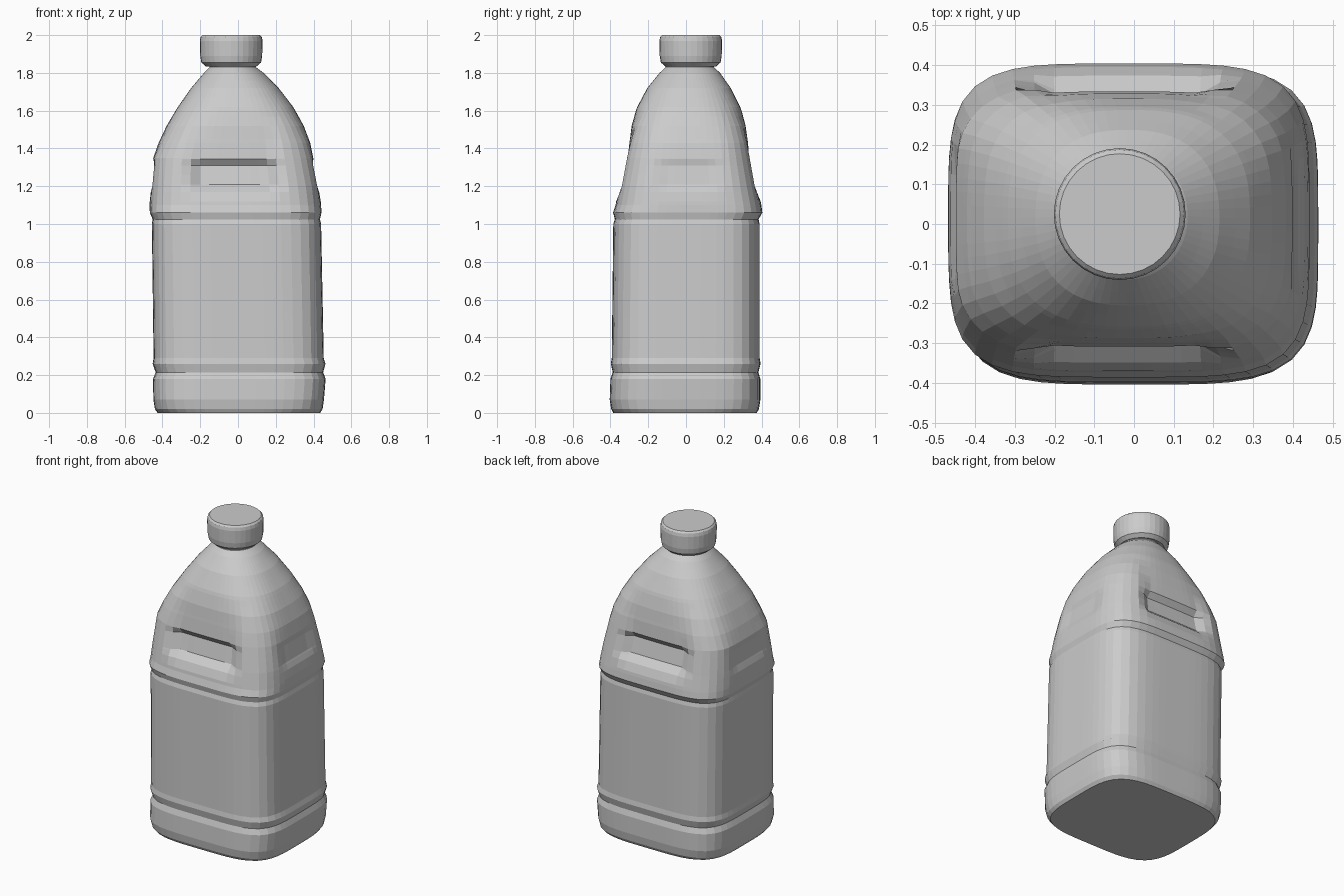
import bpy, bmesh, math

if "Cube" in bpy.data.objects:
    bpy.data.objects.remove(bpy.data.objects["Cube"])

SEGMENTS = 64

# Body stations: z, x min, x max, y min, y max, squareness (2 = ellipse)
STATIONS = [
    (0.00, -.425, .435, -.385, .375, 4.0),
    (0.02, -.440, .448, -.396, .386, 4.2),
    (0.07, -.448, .455, -.404, .394, 4.4),
    (0.18, -.450, .464, -.400, .394, 4.4),
    (0.215, -.436, .451, -.388, .383, 4.4),
    (0.26, -.452, .463, -.398, .395, 4.4),
    (0.29, -.447, .454, -.393, .390, 4.4),
    (1.00, -.456, .440, -.385, .390, 4.4),
    (1.025, -.452, .434, -.377, .384, 4.4),
    (1.06, -.467, .442, -.386, .404, 4.4),
    (1.10, -.468, .440, -.373, .399, 4.2),
    (1.20, -.464, .430, -.356, .380, 4.0),
    (1.35, -.455, .405, -.330, .355, 3.7),
    (1.43, -.425, .387, -.315, .344, 3.4),
    (1.52, -.380, .350, -.295, .323, 3.1),
    (1.62, -.318, .292, -.258, .287, 2.7),
    (1.72, -.248, .215, -.205, .237, 2.4),
    (1.80, -.180, .135, -.140, .180, 2.1),
    (1.83, -.150, .095, -.108, .148, 2.0),
    (1.87, -.150, .090, -.100, .145, 2.0),
]
# Grip recess depth by height
GRIP = [(1.12, 0), (1.17, .012), (1.21, .05), (1.31, .055),
        (1.345, .022), (1.45, .014), (1.60, 0)]


def sample(table, z):
    """Linear interpolation of table rows at height z."""
    if z <= table[0][0]:
        return table[0][1:]
    for a, b in zip(table, table[1:]):
        if z <= b[0]:
            t = (z - a[0]) / (b[0] - a[0])
            return [p + (q - p) * t for p, q in zip(a[1:], b[1:])]
    return table[-1][1:]


def falloff(v, inner, outer):
    t = max(0.0, min(1.0, (outer - abs(v)) / (outer - inner)))
    return t * t * (3 - 2 * t)


def body_ring(z):
    x0, x1, y0, y1, n = sample(STATIONS, z)
    cx, cy, hx, hy = (x0 + x1) / 2, (y0 + y1) / 2, (x1 - x0) / 2, (y1 - y0) / 2
    depth = sample(GRIP, z)[0]
    ring = []
    for i in range(SEGMENTS):
        a = 2 * math.pi * i / SEGMENTS
        c, s = math.cos(a), math.sin(a)
        r = (abs(c) ** n + abs(s) ** n) ** (-1 / n)
        x, y = hx * r * c, hy * r * s
        # deep recess on front and back, shallow one on the sides
        if abs(s) > abs(c):
            y -= math.copysign(depth * falloff(x, .17, .27), y)
        else:
            x -= math.copysign(.3 * depth * falloff(y, .10, .22), x)
        ring.append((cx + x, cy + y, z))
    return ring


def loft(name, rings):
    bm = bmesh.new()
    rows = [[bm.verts.new(p) for p in ring] for ring in rings]
    for low, high in zip(rows, rows[1:]):
        for i in range(len(low)):
            j = (i + 1) % len(low)
            bm.faces.new((low[i], low[j], high[j], high[i]))
    bm.faces.new(rows[0][::-1])
    bm.faces.new(rows[-1])
    mesh = bpy.data.meshes.new(name)
    bm.to_mesh(mesh)
    bm.free()
    obj = bpy.data.objects.new(name, mesh)
    bpy.context.collection.objects.link(obj)
    return obj


# Bottle body with label panel, grooves and grips
heights = {row[0] for row in STATIONS} | {row[0] for row in GRIP}
heights |= {.5, .75, 1.26, 1.40, 1.57, 1.67, 1.76}
loft("bottle_body", [body_ring(z) for z in sorted(heights)])

# Screw cap, slightly off centre
CAP = [(1.835, .135), (1.855, .158), (1.89, .164), (1.97, .166), (1.99, .162), (2.0, .152)]
loft("screw_cap", [[(-.036 + r * math.cos(2 * math.pi * i / 32),
                     .025 + r * math.sin(2 * math.pi * i / 32), z)
                    for i in range(32)] for z, r in CAP])
